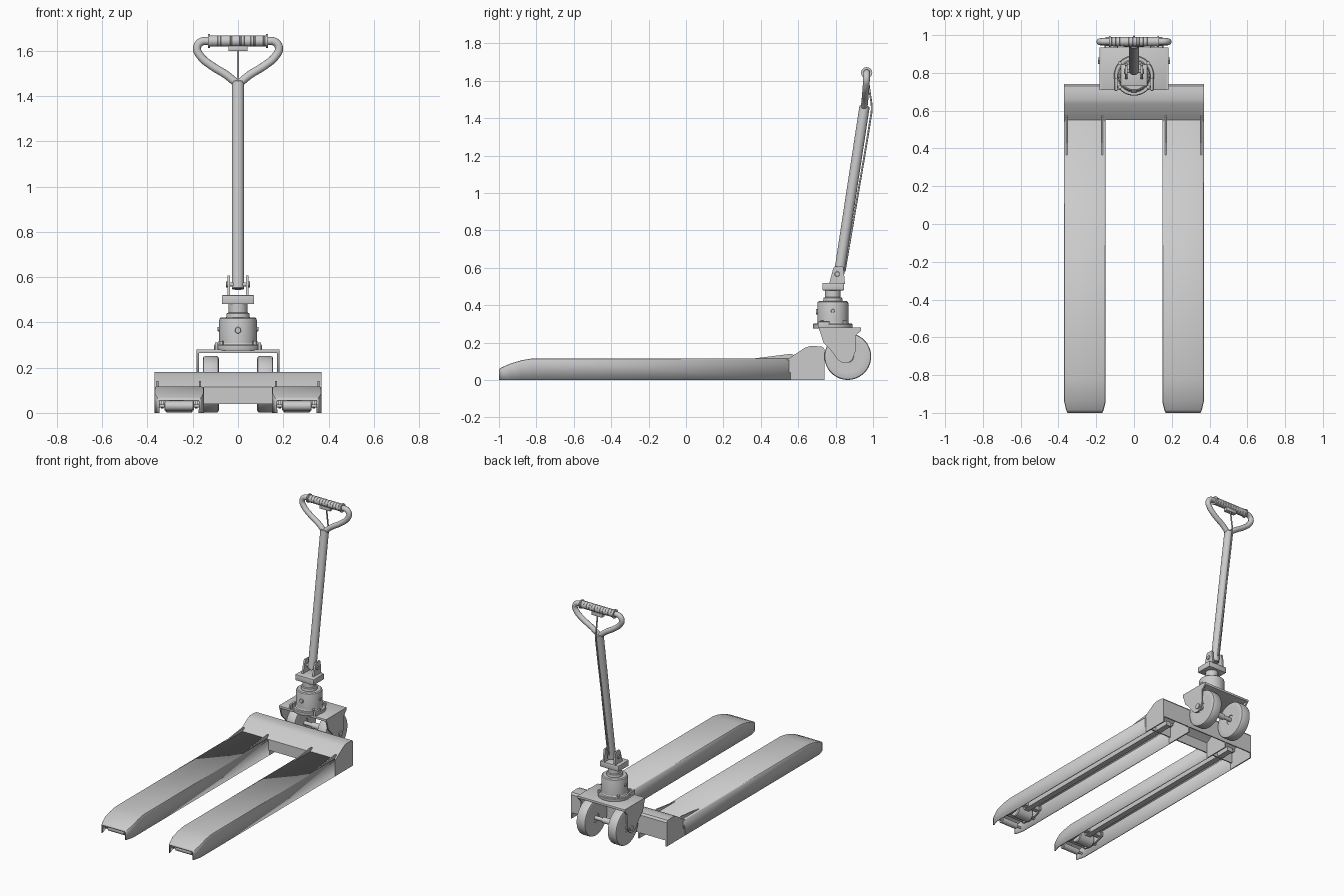
import bpy, bmesh, math
from mathutils import Vector, Matrix

if "Cube" in bpy.data.objects:
    bpy.data.objects.remove(bpy.data.objects["Cube"])


def finish(name, bm, smooth=True, recalc=True):
    if recalc:
        bmesh.ops.recalc_face_normals(bm, faces=bm.faces)
    me = bpy.data.meshes.new(name)
    bm.to_mesh(me)
    bm.free()
    ob = bpy.data.objects.new(name, me)
    bpy.context.collection.objects.link(ob)
    if smooth:
        shade(ob)
    return ob


def shade(ob):
    bpy.ops.object.select_all(action='DESELECT')
    ob.select_set(True)
    bpy.context.view_layer.objects.active = ob
    bpy.ops.object.shade_smooth_by_angle(angle=math.radians(32))


def lathe(name, prof, origin, axis, seg=40):
    """Revolve (radius, distance) points round an axis."""
    bm = bmesh.new()
    rot = Vector((0, 0, 1)).rotation_difference(Vector(axis).normalized()).to_matrix()
    rings = [[bm.verts.new(Vector(origin) + rot @ Vector((r * math.cos(a), r * math.sin(a), t)))
              for a in (2 * math.pi * k / seg for k in range(seg))] for r, t in prof]
    for a, b in zip(rings, rings[1:]):
        for k in range(seg):
            bm.faces.new((a[k], a[(k + 1) % seg], b[(k + 1) % seg], b[k]))
    bmesh.ops.remove_doubles(bm, verts=bm.verts, dist=1e-5)
    return finish(name, bm)


def cyl(name, r, p0, p1, c=0.0, seg=32):
    d = Vector(p1) - Vector(p0)
    L = d.length
    return lathe(name, [(0, 0), (r - c, 0), (r, c), (r, L - c), (r - c, L), (0, L)] if c
                 else [(0, 0), (r, 0), (r, L), (0, L)], p0, d, seg)


def plate(name, prof, x0, x1, bevel=0.0):
    """Extrude a (y, z) outline from x0 to x1."""
    bm = bmesh.new()
    f = bm.faces.new([bm.verts.new((x0, y, z)) for y, z in prof])
    g = bmesh.ops.extrude_face_region(bm, geom=[f])['geom']
    bmesh.ops.translate(bm, vec=(x1 - x0, 0, 0), verts=[v for v in g if isinstance(v, bmesh.types.BMVert)])
    if bevel:
        bmesh.ops.bevel(bm, geom=bm.edges[:], offset=bevel, segments=2, affect='EDGES', profile=0.5)
    return finish(name, bm)


def box(name, x, y, z, bevel=0.0):
    return plate(name, [(y[0], z[0]), (y[1], z[0]), (y[1], z[1]), (y[0], z[1])], x[0], x[1], bevel)


def tube(name, pts, r):
    cu = bpy.data.curves.new(name, 'CURVE')
    cu.dimensions = '3D'
    cu.bevel_depth, cu.bevel_resolution, cu.resolution_u, cu.use_fill_caps = r, 5, 8, True
    sp = cu.splines.new('BEZIER')
    sp.bezier_points.add(len(pts) - 1)
    for bp, p in zip(sp.bezier_points, pts):
        bp.co = p
        bp.handle_left_type = bp.handle_right_type = 'AUTO'
    ob = bpy.data.objects.new(name, cu)
    bpy.context.collection.objects.link(ob)
    bpy.ops.object.select_all(action='DESELECT')
    ob.select_set(True)
    bpy.context.view_layer.objects.active = ob
    bpy.ops.object.convert(target='MESH')
    shade(bpy.context.object)


# Crossbeam: bent sheet, open underneath
outer = [(.55, .04), (.55, .115), (.575, .133), (.635, .172), (.66, .181), (.70, .181), (.73, .178), (.74, .165), (.74, .04)]
inner = [(.732, .04), (.732, .162), (.725, .171), (.70, .173), (.662, .173), (.64, .165), (.579, .126), (.558, .111), (.558, .04)]
plate("crossbeam", outer + inner, -.37, .37)
end = [(.54, 0), (.54, .112)] + outer[1:8] + [(.74, 0)]

# Fork shells: stations of (y, top height, half width)
stations = [(-1, .058, .093), (-.985, .068, .099), (-.94, .088, .110), (-.88, .106, .110),
            (-.82, .116, .110), (.56, .116, .110)]
for s, side in ((-1, "left"), (1, "right")):
    cx = s * .26
    bm = bmesh.new()
    rows = []
    for y, z, h in stations:
        sec = [(-h, 0), (-h, z - .008), (-h + .003, z - .002), (-h + .01, z)]
        sec += [(-x, zz) for x, zz in reversed(sec)]
        rows.append([bm.verts.new((cx + x, y, zz)) for x, zz in sec])
    for a, b in zip(rows, rows[1:]):
        for j in range(len(a) - 1):
            bm.faces.new((a[j], a[j + 1], b[j + 1], b[j]))
    fork = finish(side + "_fork", bm, recalc=False)
    m = fork.modifiers.new("sheet", 'SOLIDIFY')
    m.thickness, m.offset = .007, -1

    # Beam end plates and gussets on the fork
    for k, x in (("outer", .366), ("inner", .154)):
        plate(f"{side}_{k}_end_plate", end, s * x - .004, s * x + .004)
    for k, x in (("outer", .355), ("inner", .168)):
        plate(f"{side}_{k}_gusset", [(.35, .114), (.43, .124), (.565, .141), (.59, .12), (.59, .11)],
              s * x - .004, s * x + .004)

    # Push rod, entry roller, load wheel and its carrier
    box(side + "_push_rod", (cx - .02, cx + .02), (-.80, .66), (.045, .075))
    cyl(side + "_entry_roller", .021, (cx - .065, -.955, .031), (cx + .065, -.955, .031), .003)
    cyl(side + "_entry_roller_pin", .007, (cx - .10, -.955, .031), (cx + .10, -.955, .031))
    cyl(side + "_load_wheel", .042, (cx - .06, -.82, .043), (cx + .06, -.82, .043), .005)
    cyl(side + "_load_wheel_pin", .010, (cx - .105, -.82, .043), (cx + .105, -.82, .043))
    for x in (-.075, .075):
        plate(side + "_wheel_carrier", [(-.90, .03), (-.84, .02), (-.78, .03), (-.72, .05), (-.72, .08), (-.88, .07)],
              cx + x - .006, cx + x + .006)
    box(side + "_carrier_bridge", (cx - .075, cx + .075), (-.76, -.73), (.05, .08))
    box(side + "_tip_crossplate", (cx - .10, cx + .10), (-.925, -.885), (.055, .065))

    # Steering wheels and bracket cheeks
    x0 = s * .12 - .035
    lathe(side + "_steer_wheel", [(0, .006), (.03, .006), (.032, .002), (.085, .002), (.115, 0), (.122, .003), (.125, .010),
                                  (.125, .060), (.122, .067), (.115, .070), (.085, .068), (.032, .068), (.03, .064),
                                  (0, .064)], (x0, .865, .126), (1, 0, 0), 48)
    plate(side + "_bracket_cheek", [(.71, .28), (.935, .28), (.935, .264), (.905, .235), (.905, .15), (.89, .11),
                                    (.865, .09), (.835, .092), (.81, .11), (.775, .16), (.735, .2)],
          s * .178 - .005, s * .178 + .005)
    cyl(side + "_axle_nut", .02, (s * .155, .865, .126), (s * .19, .865, .126), 0, 6)

    # Flange bolts and tow lugs
    for y in (.725, .85):
        cyl(side + "_flange_bolt", .011, (s * .075, y, .30), (s * .075, y, .318), 0, 6)
    box(side + "_flange_lug", (s * .095 - .007, s * .095 + .007), (.705, .77), (.278, .312), .002)

    # Handle clevis
    plate(side + "_clevis_ear", [(.765, .515), (.85, .515), (.842, .60), (.836, .608), (.795, .608), (.788, .60)],
          s * .041 - .006, s * .041 + .006)
    cyl(side + "_pivot_boss", .014, (s * .035, .808, .567), (s * .053, .808, .567), .002, 20)

# Steering bracket and axle
box("bracket_plate", (-.182, .182), (.71, .935), (.264, .28), .002)
cyl("steer_axle", .013, (-.16, .865, .126), (.16, .865, .126))
cyl("axle_collar", .02, (-.03, .865, .126), (.03, .865, .126))

# Hydraulic pump turned in one piece
lathe("pump_body", [(0, .275), (.104, .275), (.106, .28), (.106, .297), (.102, .302), (.087, .302), (.083, .308),
                    (.083, .410), (.081, .417), (.074, .422), (.052, .422), (.05, .44), (.042, .443), (.042, .485),
                    (0, .485)], (0, .785, 0), (0, 0, 1), 48)
cyl("pump_front_plug", .014, (0, .71, .365), (0, .694, .365), .002, 20)
for s in (-1, 1):
    cyl("pump_side_plug", .01, (s * .07, .785, .37), (s * .09, .785, .37), .002, 16)
box("clevis_block", (-.071, .071), (.73, .845), (.48, .52), .003)
cyl("pivot_pin", .009, (-.045, .808, .567), (.045, .808, .567))

# Handle shaft and loop
cyl("handle_shaft", .0275, (0, .815, .547), (0, .955, 1.465), .003, 36)
for s, side in ((-1, "left"), (1, "right")):
    tube(side + "_handle_arm", [(s * .005, .952, 1.455), (s * .05, .956, 1.492), (s * .12, .960, 1.536),
                                (s * .165, .963, 1.575), (s * .181, .965, 1.612), (s * .165, .966, 1.638),
                                (s * .13, .966, 1.643), (s * .10, .966, 1.643)], .018)

# Ribbed grip with end collars
grip = [(0, 0), (.03, 0), (.03, .008), (.025, .008)]
for i in range(12):
    t = .018 + i * .0208
    grip += [(.025, t - .004), (.0235, t - .003), (.0235, t + .003), (.025, t + .004)]
grip += [(.025, .256), (.03, .256), (.03, .264), (0, .264)]
lathe("handle_grip", grip, (-.132, .966, 1.643), (1, 0, 0), 32)

# Release lever and rod
box("release_lever", (-.042, .042), (.955, .985), (1.598, 1.622), .003)
tube("release_rod", [(0, .972, 1.61), (0, .984, 1.53), (0, .993, 1.45), (0, .985, 1.39), (0, .92, 1.0), (0, .848, .58)], .005)
